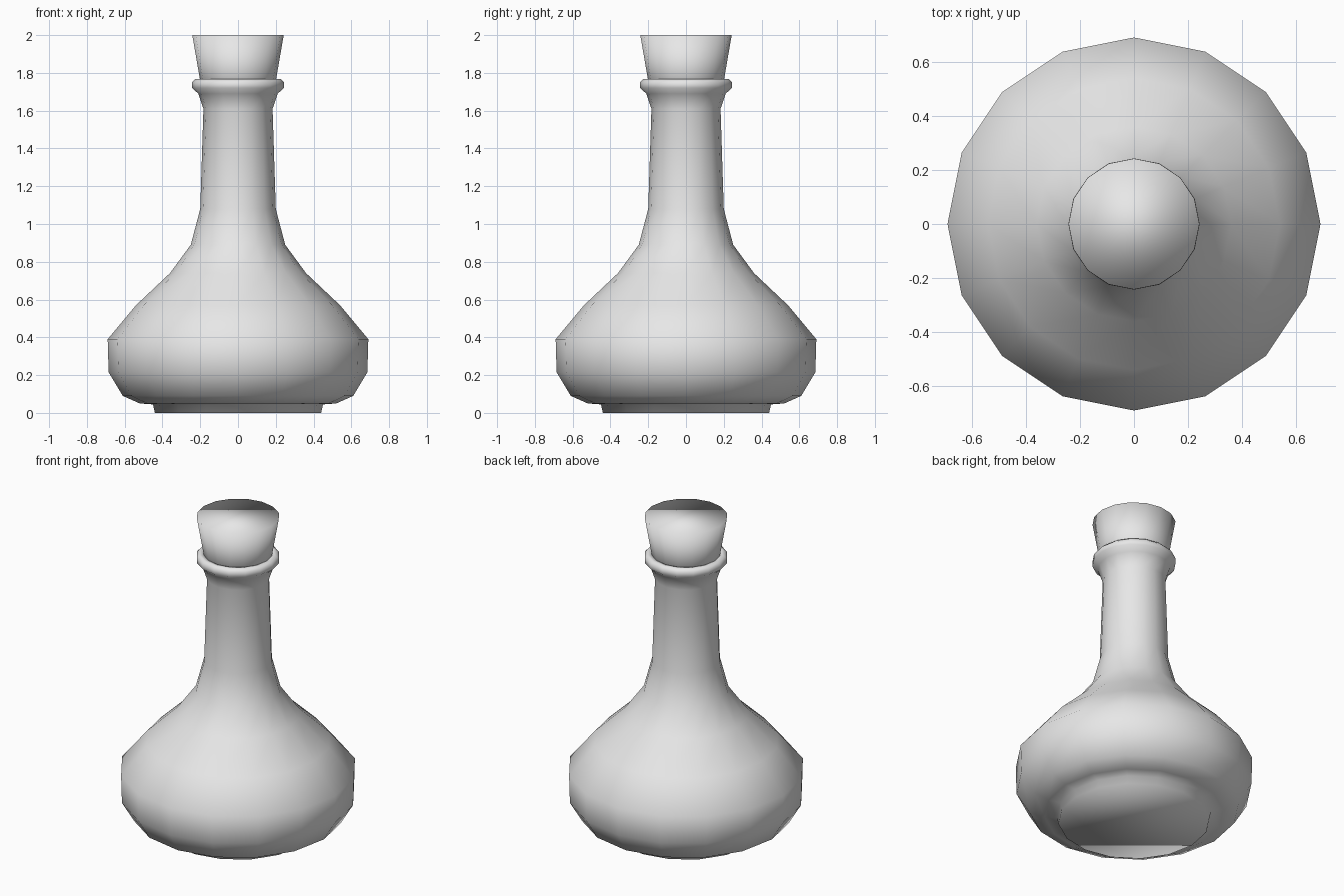
import bpy, bmesh
from math import cos, sin, tau

SIDES = 16

old = bpy.data.objects.get("Cube")
if old:
    bpy.data.objects.remove(old, do_unlink=True)

grey = bpy.data.materials.new("plain_grey")
grey.use_nodes = True
colour = (0.8, 0.8, 0.8, 1)
grey.diffuse_color = colour
grey.node_tree.nodes["Principled BSDF"].inputs["Base Color"].default_value = colour


def lathe(name, profile, cap_bottom=True, cap_top=True):
    """Turn a (radius, height) profile around z, fully smooth shaded."""
    bm = bmesh.new()
    rings = [[bm.verts.new((r * cos(tau * i / SIDES), r * sin(tau * i / SIDES), z))
              for i in range(SIDES)] for r, z in profile]
    for low, high in zip(rings, rings[1:]):
        for i in range(SIDES):
            j = (i + 1) % SIDES
            bm.faces.new((low[i], low[j], high[j], high[i]))
    if cap_bottom:
        bm.faces.new(rings[0][::-1])
    if cap_top:
        bm.faces.new(rings[-1])
    for face in bm.faces:
        face.smooth = True
    mesh = bpy.data.meshes.new(name)
    bm.to_mesh(mesh)
    bm.free()
    mesh.materials.append(grey)
    obj = bpy.data.objects.new(name, mesh)
    bpy.context.collection.objects.link(obj)
    return obj


# Bottle: foot, round belly, tall neck and rolled lip
lathe("bottle", [
    (0.44, 0), (0.45, 0.045), (0.52, 0.05), (0.61, 0.09), (0.685, 0.215),
    (0.69, 0.39), (0.54, 0.57), (0.36, 0.74), (0.25, 0.89), (0.2, 1.08),
    (0.183, 1.61), (0.21, 1.69), (0.243, 1.72), (0.243, 1.75),
    (0.225, 1.768), (0.2, 1.765), (0.19, 1.72),
], cap_top=False)

# Tapered stopper pushed into the neck
lathe("stopper", [(0.18, 1.64), (0.242, 2)])
